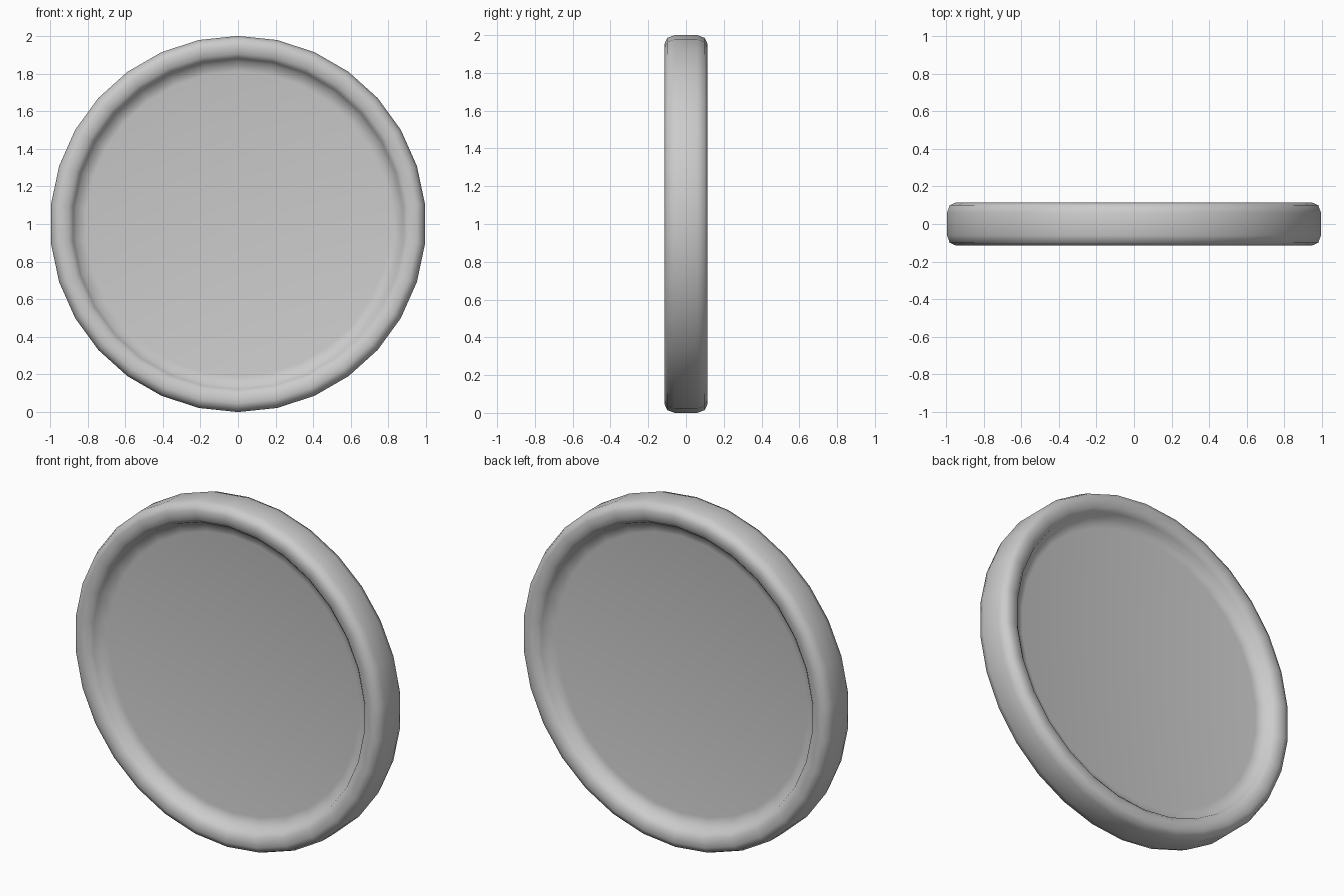
import bpy, bmesh, math

if "Cube" in bpy.data.objects:
    bpy.data.objects.remove(bpy.data.objects["Cube"])

SIDES = 30

# Half profile of the wheel-like disc: (radius, distance from the middle plane)
half = [(0.81, 0.04), (0.865, 0.05), (0.88, 0.085), (0.905, 0.108),
        (0.955, 0.113), (0.985, 0.10), (1.0, 0.06)]
# Front half from the panel out to the rim, then back in on the rear side
profile = [(r, -d) for r, d in half] + [(r, d) for r, d in reversed(half)]

bm = bmesh.new()

# Rings around the y axis, with a corner at the top
rings = []
for r, y in profile:
    rings.append([bm.verts.new((r * math.sin(2 * math.pi * i / SIDES), y,
                                1 + r * math.cos(2 * math.pi * i / SIDES)))
                  for i in range(SIDES)])

# Rim surface
for a, b in zip(rings, rings[1:]):
    for i in range(SIDES):
        j = (i + 1) % SIDES
        bm.faces.new((a[i], a[j], b[j], b[i]))

# Recessed front and back panels, fanned to the centre
for ring, y in ((rings[0], -0.035), (rings[-1], 0.035)):
    centre = bm.verts.new((0, y, 1))
    for i in range(SIDES):
        bm.faces.new((ring[i], ring[(i + 1) % SIDES], centre))

bmesh.ops.recalc_face_normals(bm, faces=bm.faces)
for f in bm.faces:
    f.smooth = True

mesh = bpy.data.meshes.new("rimmed_disc")
bm.to_mesh(mesh)
bm.free()
disc = bpy.data.objects.new("rimmed_disc", mesh)
bpy.context.collection.objects.link(disc)
